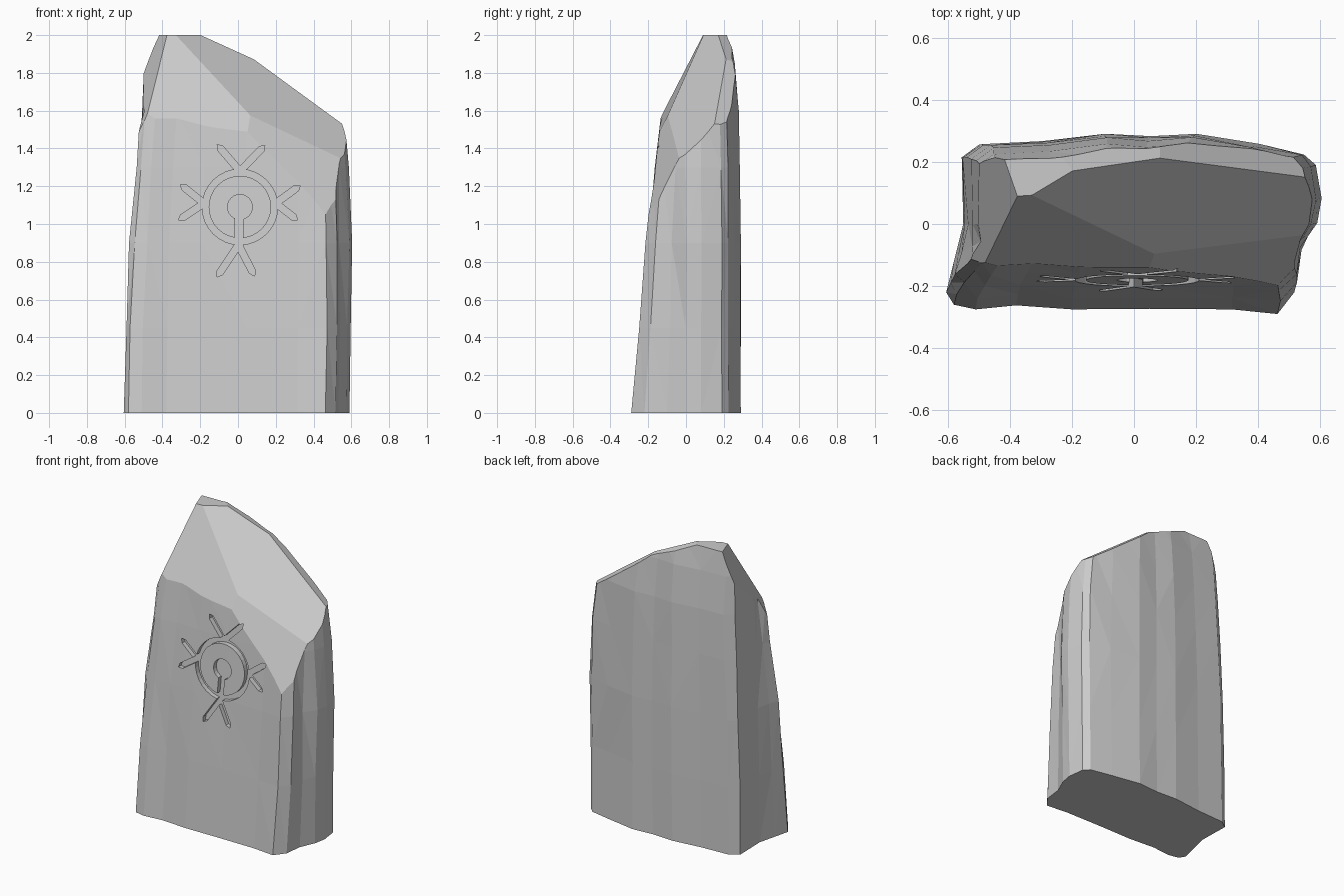
import bpy, bmesh, math, random
from mathutils import Vector, Matrix

random.seed(4)
if "Cube" in bpy.data.objects:
    bpy.data.objects.remove(bpy.data.objects["Cube"])

stone = bpy.data.materials.new("stone grey")
stone.use_nodes = True
GREY = (0.6, 0.6, 0.6, 1)
stone.diffuse_color = GREY
stone.node_tree.nodes["Principled BSDF"].inputs["Base Color"].default_value = GREY


def make_object(name, bm):
    bmesh.ops.recalc_face_normals(bm, faces=bm.faces)
    mesh = bpy.data.meshes.new(name)
    bm.to_mesh(mesh)
    bm.free()
    mesh.materials.append(stone)
    obj = bpy.data.objects.new(name, mesh)
    bpy.context.collection.objects.link(obj)
    return obj


def chisel(bm, point, normal):
    """Slice away everything on the normal's side and cap the cut."""
    geom = bm.verts[:] + bm.edges[:] + bm.faces[:]
    cut = bmesh.ops.bisect_plane(bm, geom=geom, plane_co=point, plane_no=normal,
                                 clear_outer=True, dist=1e-5)["geom_cut"]
    edges = [e for e in cut if isinstance(e, bmesh.types.BMEdge) and e.is_boundary]
    bmesh.ops.holes_fill(bm, edges=edges, sides=0)


# Slab footprint, counter-clockwise from the front left corner
outline = [(-.58, -.26), (-.51, -.275), (-.38, -.262), (-.2, -.275), (.05, -.273),
           (.32, -.275), (.47, -.29), (.525, -.22), (.54, -.1), (.585, 0), (.6, .08),
           (.585, .19), (.55, .225), (.4, .255), (.2, .29), (.05, .28), (-.1, .288),
           (-.3, .265), (-.5, .255), (-.555, .215), (-.55, 0), (-.58, -.12), (-.605, -.22)]
# Height, front lean, back lean, left taper, right taper
levels = [(0, 0, 0, 0, .01), (.45, .038, 0, .012, .004), (.9, .075, 0, .03, 0),
          (1.3, .115, .004, .065, .012), (1.6, .15, .012, .09, .045),
          (1.85, .18, .03, .105, .09), (2.1, .2, .07, .12, .13)]

# Slab body: tapered loft of the footprint
bm = bmesh.new()
rings = []
for z, front, back, left, right in levels:
    ring = []
    for x, y in outline:
        side = -right * x / .6 if x > 0 else -left * x / .6 * (1 if y < 0 else .6)
        lean = -front * y / .28 if y < 0 else -back * y / .28
        wobble = random.uniform(-.006, .006) if z else 0
        ring.append(bm.verts.new((x + side + wobble, y + lean + wobble * .6, z)))
    rings.append(ring)
count = len(outline)
for low, high in zip(rings, rings[1:]):
    for i in range(count):
        j = (i + 1) % count
        bm.faces.new((low[i], low[j], high[j], high[i]))
bm.faces.new(rings[0][::-1])
bm.faces.new(rings[-1])
bmesh.ops.triangulate(bm, faces=[f for f in bm.faces if len(f.verts) == 4])
bmesh.ops.recalc_face_normals(bm, faces=bm.faces)

# Broken top: flat peak, sloping crown, front bevels and left shoulder
chisel(bm, (0, 0, 2), (0, 0, 1))
for base, slope_x, slope_y in [(1.97, -.41, -.3), (2.0, -.77, -.3), (1.71, -.6, 1.0),
                               (1.835, -.75, 2.2), (1.775, -.12, 2.0)]:
    chisel(bm, (0, 0, base), (-slope_x, -slope_y, 1))
chisel(bm, (-.43, .245, 2), (-1, -.35, .43))
slab = make_object("standing_stone", bm)

# Carved sign: cutter drawn on the front plane, its floor following the lean
CENTRE = Vector((.01, 0, 1.09))
REACH = .3
bm = bmesh.new()


def prism(points):
    near = [bm.verts.new((x, -REACH, z)) for x, z in points]
    face = bm.faces.new(near)
    out = bmesh.ops.extrude_face_region(bm, geom=[face])["geom"]
    bmesh.ops.translate(bm, vec=(0, REACH, 0),
                        verts=[v for v in out if isinstance(v, bmesh.types.BMVert)])


def stroke(start, end, half=.018, tip=.025):
    a, b = Vector(start), Vector(end)
    along = (b - a).normalized()
    across = Vector((-along.y, along.x)) * half
    neck = b - along * tip
    prism([a + across, a - across, neck - across, b, neck + across])


# Ring groove
section = [bm.verts.new(CENTRE + Vector((r, y, 0)))
           for r, y in ((.165, -REACH), (.2, -REACH), (.2, 0), (.165, 0))]
loop = [bm.edges.new((section[i], section[(i + 1) % 4])) for i in range(4)]
bmesh.ops.spin(bm, geom=section + loop, cent=CENTRE, axis=(0, 1, 0),
               angle=math.tau, steps=32, use_merge=True)
# Centre hollow and stem
prism([(CENTRE.x + .066 * math.cos(math.tau * i / 24),
        CENTRE.z + .066 * math.sin(math.tau * i / 24)) for i in range(24)])
stroke((.008, 1.06), (.003, .85), half=.022, tip=.02)
# Four forks around the ring
for root, tips in [((.01, 1.28), ((-.11, 1.42), (.142, 1.415))),
                   ((-.18, 1.11), ((-.305, 1.21), (-.315, 1.02))),
                   ((.2, 1.11), ((.33, 1.205), (.315, 1.02))),
                   ((.002, .89), ((-.11, .72), (.088, .725)))]:
    for tip in tips:
        stroke(root, tip)
for v in bm.verts:
    v.co.y += -.15 + .1 * (v.co.z - CENTRE.z)
cutter = make_object("sign_cutter", bm)
cutter.hide_render = True

# Carve the sign and keep the result as plain mesh
carve = slab.modifiers.new("carve", "BOOLEAN")
carve.operation = "DIFFERENCE"
carve.solver = "EXACT"
carve.use_self = True
carve.object = cutter
bpy.context.view_layer.update()
graph = bpy.context.evaluated_depsgraph_get()
carved = bpy.data.meshes.new_from_object(slab.evaluated_get(graph))
slab.modifiers.clear()
slab.data = carved
bpy.data.objects.remove(cutter)
for face in slab.data.polygons:
    face.use_smooth = False
